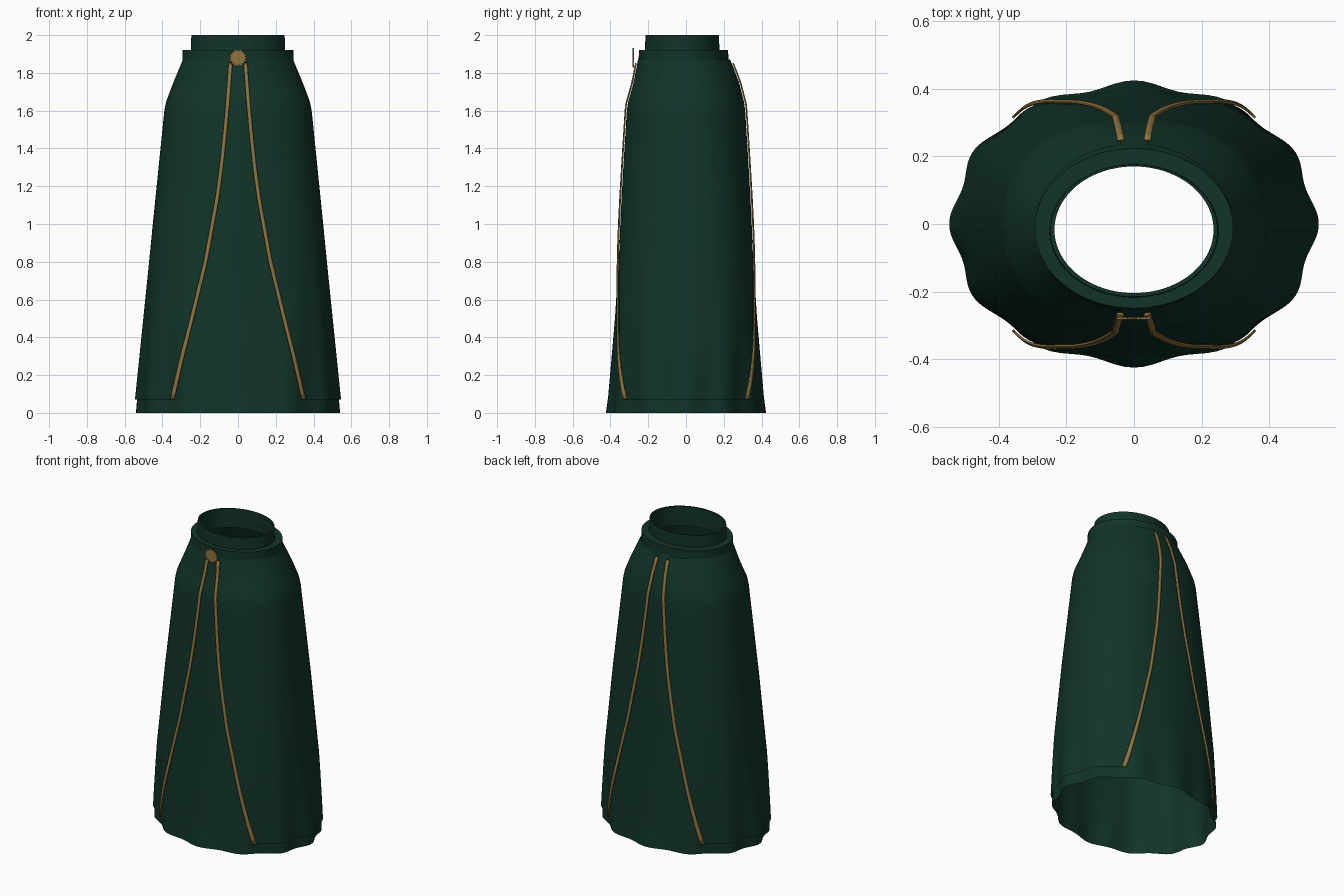
import bpy, bmesh, math
from math import cos, sin, pi

cube = bpy.data.objects.get("Cube")
if cube:
    bpy.data.objects.remove(cube)


def material(name, colour):
    m = bpy.data.materials.new(name)
    m.use_nodes = True
    m.diffuse_color = (*colour, 1)
    m.node_tree.nodes["Principled BSDF"].inputs["Base Color"].default_value = (*colour, 1)
    return m


GREEN = material("dark green cloth", (0.0055, 0.034, 0.022))
GOLD = material("antique gold", (0.28, 0.175, 0.048))

# Skirt section by height: z, half width, half depth, squareness, y centre
SECTIONS = [(0, .535, .42, 2, 0), (.07, .53, .41, 2.05, 0), (.5, .489, .375, 2.4, 0),
            (1, .44, .345, 2.4, 0), (1.63, .376, .302, 2.25, 0),
            (1.75, .331, .27, 2.1, .002), (1.87, .281, .235, 2, -.01)]
# Edge of the open overskirt: z, distance from the centre line
EDGE = [(.07, .345), (.27, .3), (.47, .25), (.8, .17), (1.13, .11),
        (1.3, .087), (1.5, .066), (1.65, .053), (1.85, .038)]


def sample(table, z):
    """Linear lookup in a table sorted by height."""
    z = min(max(z, table[0][0]), table[-1][0])
    for lo, hi in zip(table, table[1:]):
        if z <= hi[0]:
            k = (z - lo[0]) / (hi[0] - lo[0])
            return [a + (b - a) * k for a, b in zip(lo[1:], hi[1:])]


def fold(t, z):
    """Soft pleats that grow towards the hem."""
    k = max(0, 1 - z / 0.9) ** 1.5
    return 1 + k * (0.024 * cos(12 * t) - 0.014)


def cloth(t, z, offset):
    a, b, p, cy = sample(SECTIONS, z)
    f = fold(t, z)
    x = math.copysign(abs(cos(t)) ** (2 / p), cos(t))
    y = math.copysign(abs(sin(t)) ** (2 / p), sin(t))
    return ((a * f + offset) * x, cy + (b * f + offset) * y, z)


def angle_at(x, z, offset):
    """Angle at which the cloth reaches a given x."""
    a, b, p, cy = sample(SECTIONS, z)
    t = pi / 4
    for _ in range(12):
        t = math.acos(min(1, x / (a * fold(t, z) + offset)) ** (p / 2))
    return t


def sheet(name, rows, mat, closed=False):
    """Skin a grid of points, row by row."""
    bm = bmesh.new()
    grid = [[bm.verts.new(co) for co in row] for row in rows]
    n = len(rows[0])
    for low, high in zip(grid, grid[1:]):
        for j in range(n if closed else n - 1):
            k = (j + 1) % n
            bm.faces.new((low[j], low[k], high[k], high[j]))
    return finish(name, bm, mat)


def finish(name, bm, mat):
    me = bpy.data.meshes.new(name)
    bm.to_mesh(me)
    bm.free()
    me.materials.append(mat)
    ob = bpy.data.objects.new(name, me)
    bpy.context.collection.objects.link(ob)
    bpy.ops.object.select_all(action='DESELECT')
    ob.select_set(True)
    bpy.context.view_layer.objects.active = ob
    bpy.ops.object.shade_smooth_by_angle(angle=math.radians(40))
    return ob


def steps(lo, hi, n):
    return [lo + (hi - lo) * i / n for i in range(n + 1)]


# Underskirt
ROUND = steps(0, 2 * pi, 120)[:-1]
sheet("underskirt", [[cloth(t, z, 0) for t in ROUND] for z in steps(0, 1.87, 40)],
      GREEN, True)

# Overskirt halves, open at the front and back
for side, turn in (("left", 0), ("right", pi)):
    rows = []
    for z in steps(.07, 1.87, 40):
        limit = angle_at(sample(EDGE, z)[0], z, .011)
        rows.append([cloth(t + turn, z, .011) for t in steps(-limit, limit, 72)])
    sheet("overskirt_" + side, rows, GREEN)

# Gold trim along the four open edges
for side, sx in (("left", 1), ("right", -1)):
    for face, sy in (("front", -1), ("back", 1)):
        rows = []
        for z in steps(.07, 1.85, 48):
            e = sample(EDGE, z)[0]
            ends = []
            for x in (e - .009, e + .011):
                t = angle_at(x, z, .015)
                ends.append(sy * (t if sx > 0 else pi - t))
            rows.append([cloth(t, z, .015) for t in steps(min(ends), max(ends), 2)])
        trim = sheet(f"trim_{face}_{side}", rows, GOLD)
        solid = trim.modifiers.new("thickness", 'SOLIDIFY')
        solid.thickness = .007
        solid.offset = 1


def band(name, profile):
    """Ring from a closed loop of (half width, half depth, y centre, z)."""
    sheet(name, [[(a * cos(t), cy + b * sin(t), z) for t in ROUND]
                 for a, b, cy, z in profile + profile[:1]], GREEN, True)


# Waistband and the narrower upper band
band("waistband", [(.293, .238, -.013, 1.86), (.293, .236, -.013, 1.922),
                   (.237, .192, -.015, 1.922), (.237, .192, -.015, 1.87)])
band("upper_band", [(.25, .197, -.02, 1.91), (.247, .195, -.02, 2.0),
                    (.235, .187, -.017, 2.0), (.235, .187, -.017, 1.91)])

# Sunburst clasp at the front of the waist
POINTS = 16
bm = bmesh.new()
rim = []
for i in range(POINTS * 2):
    r = .052 if i % 2 == 0 else .037
    t = pi * i / POINTS
    rim.append(bm.verts.new((r * cos(t), -.282, 1.88 + r * sin(t))))
face = bm.faces.new(rim)
ext = bmesh.ops.extrude_face_region(bm, geom=[face])
bmesh.ops.translate(bm, vec=(0, .008, 0),
                    verts=[v for v in ext["geom"] if isinstance(v, bmesh.types.BMVert)])
bmesh.ops.recalc_face_normals(bm, faces=bm.faces)
finish("sunburst_clasp", bm, GOLD)
